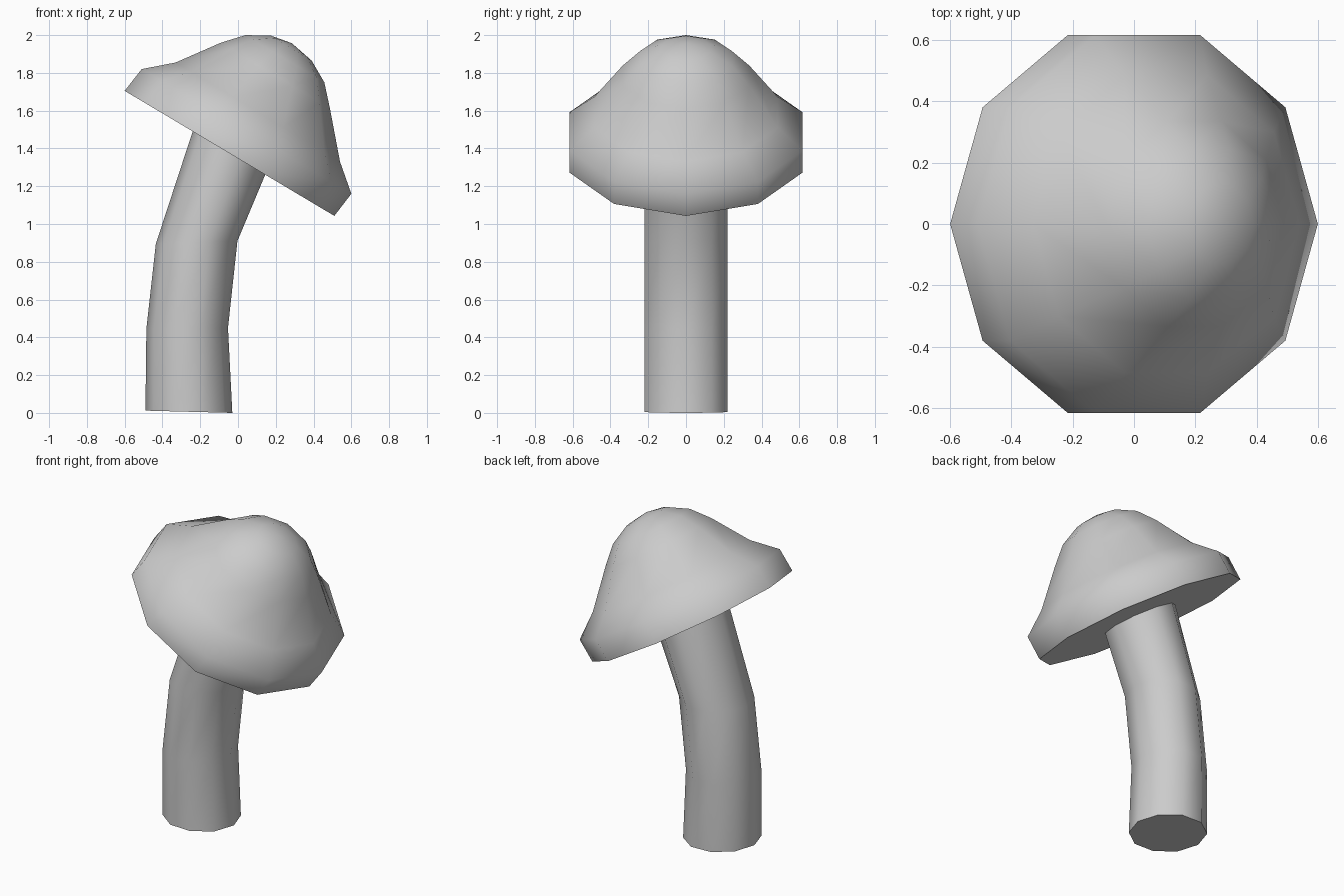
import bpy, bmesh
from math import cos, sin, pi, radians

if "Cube" in bpy.data.objects:
    bpy.data.objects.remove(bpy.data.objects["Cube"])

SIDES = 10


def loft(name, rings, tip=None):
    """Skin ten-sided rings; each ring = left (x, z), right (x, z), y radius."""
    bm = bmesh.new()
    loops = []
    for (lx, lz), (rx, rz), ry in rings:
        loop = []
        for i in range(SIDES):
            a = 2 * pi * i / SIDES
            t = (1 + cos(a)) / 2
            loop.append(bm.verts.new((lx + (rx - lx) * t, ry * sin(a), lz + (rz - lz) * t)))
        loops.append(loop)
    for lo, hi in zip(loops, loops[1:]):
        for i in range(SIDES):
            j = (i + 1) % SIDES
            bm.faces.new((lo[i], lo[j], hi[j], hi[i]))
    bm.faces.new(loops[0][::-1])
    if tip:
        top = bm.verts.new((tip[0], 0, tip[1]))
        for i in range(SIDES):
            bm.faces.new((loops[-1][i], loops[-1][(i + 1) % SIDES], top))
    else:
        bm.faces.new(loops[-1])
    bmesh.ops.recalc_face_normals(bm, faces=bm.faces)
    me = bpy.data.meshes.new(name)
    bm.to_mesh(me)
    bm.free()
    ob = bpy.data.objects.new(name, me)
    bpy.context.collection.objects.link(ob)
    bpy.ops.object.select_all(action='DESELECT')
    ob.select_set(True)
    bpy.context.view_layer.objects.active = ob
    bpy.ops.object.shade_smooth_by_angle(angle=radians(60))
    return ob


# Bent stem, ending just inside the cap
loft("mushroom_stem", [
    ((-0.49, 0.012), (-0.03, 0.0), 0.23),
    ((-0.485, 0.445), (-0.053, 0.45), 0.23),
    ((-0.435, 0.895), (-0.003, 0.91), 0.23),
    ((-0.235, 1.505), (0.15, 1.275), 0.23),
])

# Tilted cap with flat underside, short rim band and rounded crown
loft("mushroom_cap", [
    ((-0.60, 1.705), (0.51, 1.043), 0.648),
    ((-0.51, 1.82), (0.60, 1.16), 0.648),
    ((-0.33, 1.855), (0.54, 1.33), 0.51),
    ((-0.09, 1.96), (0.487, 1.61), 0.352),
    ((0.04, 2.0), (0.457, 1.75), 0.258),
    ((0.175, 1.997), (0.39, 1.865), 0.135),
], tip=(0.285, 1.957))
